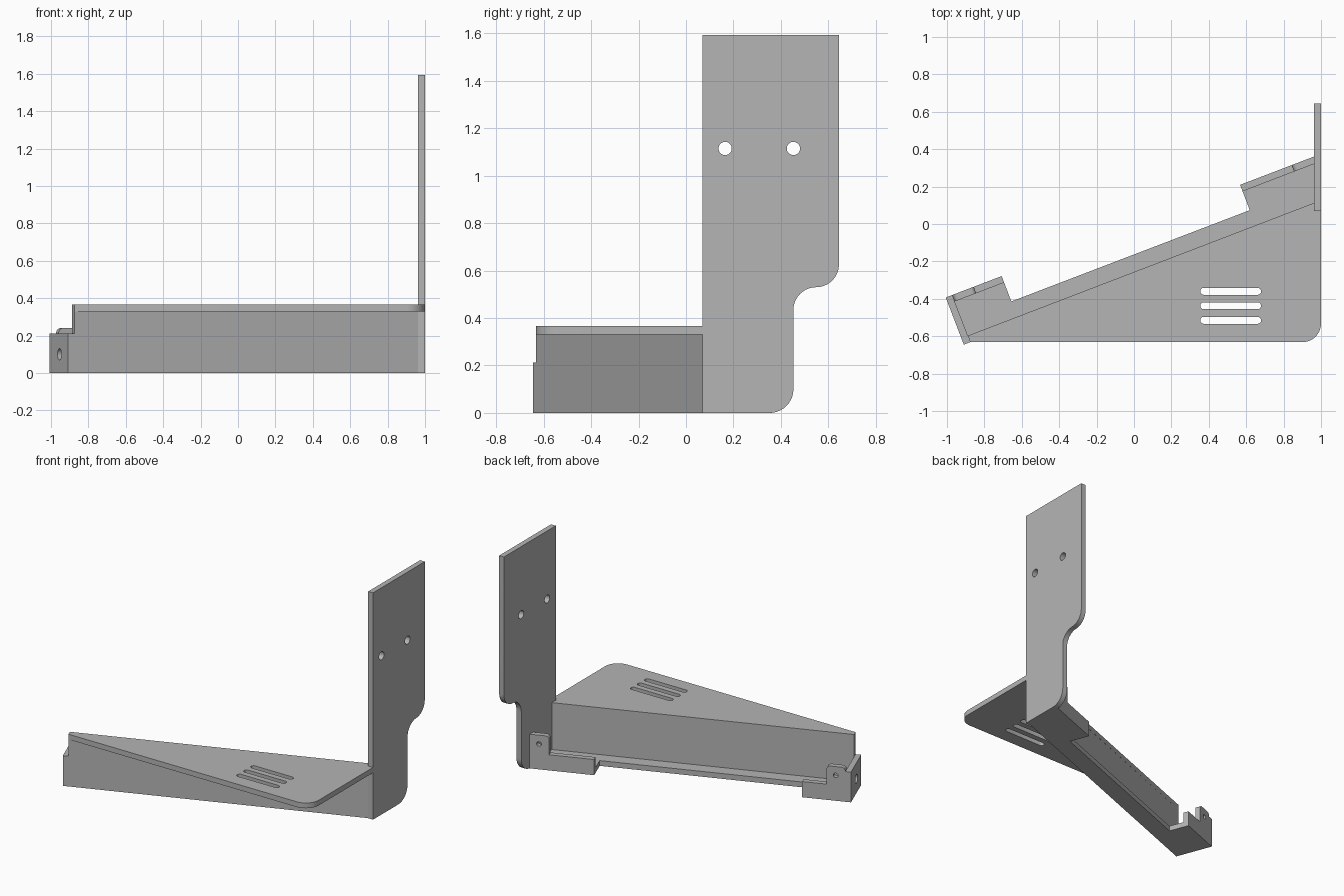
import bpy, bmesh, math
from mathutils import Vector, Matrix

if "Cube" in bpy.data.objects:
    bpy.data.objects.remove(bpy.data.objects["Cube"])

metal = bpy.data.materials.new("grey_metal")
metal.use_nodes = True
metal.diffuse_color = (0.46, 0.46, 0.46, 1)
metal.node_tree.nodes["Principled BSDF"].inputs["Base Color"].default_value = metal.diffuse_color

T = 0.037                       # sheet thickness
ANGLE = math.radians(20.94)     # slant of the back wall
X, Y, Z = Vector((1, 0, 0)), Vector((0, 1, 0)), Vector((0, 0, 1))
U = Vector((math.cos(ANGLE), math.sin(ANGLE), 0))
V = Z.cross(U)
CORNER = Vector((-0.91, -0.645, 0))


def rounded(points, steps=10):
    """Outline from (a, b) or (a, b, radius) corners."""
    out = []
    for i, p in enumerate(points):
        c = Vector(p[:2])
        r = p[2] if len(p) > 2 else 0
        if not r:
            out.append(c)
            continue
        d0 = (Vector(points[i - 1][:2]) - c).normalized()
        d1 = (Vector(points[(i + 1) % len(points)][:2]) - c).normalized()
        half = d0.angle(d1) / 2
        centre = c + (d0 + d1).normalized() * r / math.sin(half)
        start = c + d0 * r / math.tan(half) - centre
        end = c + d1 * r / math.tan(half) - centre
        sweep = math.pi - 2 * half
        for k in range(steps + 1):
            t = k / steps
            out.append(centre + (start * math.sin((1 - t) * sweep)
                                 + end * math.sin(t * sweep)) / math.sin(sweep))
    return out


def slot(a, b, r, half_length=0.0, steps=24):
    """Round hole, or a slot when it has a half length."""
    pts = []
    for k in range(steps):
        t = 2 * math.pi * (k + 0.5) / steps
        shift = math.copysign(half_length, math.cos(t))
        pts.append(Vector((a + shift + r * math.cos(t), b + r * math.sin(t))))
    return pts


def sheet(name, outline, origin, a, b, depth=T, holes=()):
    """Flat outline with holes, thickened along a x b."""
    curve = bpy.data.curves.new(name, 'CURVE')
    curve.dimensions = '2D'
    curve.fill_mode = 'BOTH'
    curve.extrude = depth / 2
    for loop in [rounded(outline), *holes]:
        spline = curve.splines.new('POLY')
        spline.points.add(len(loop) - 1)
        for point, co in zip(spline.points, loop):
            point.co = (co.x, co.y, 0, 1)
        spline.use_cyclic_u = True
    temp = bpy.data.objects.new(name + "_curve", curve)
    bpy.context.collection.objects.link(temp)
    graph = bpy.context.evaluated_depsgraph_get()
    mesh = bpy.data.meshes.new_from_object(temp.evaluated_get(graph))
    bpy.data.objects.remove(temp)

    n = a.cross(b)
    place = Matrix((a, b, n)).transposed().to_4x4()
    place.translation = origin + n * depth / 2
    bm = bmesh.new()
    bm.from_mesh(mesh)
    bmesh.ops.remove_doubles(bm, verts=bm.verts, dist=1e-5)
    bmesh.ops.transform(bm, matrix=place, verts=bm.verts)
    bmesh.ops.recalc_face_normals(bm, faces=bm.faces)
    bm.to_mesh(mesh)
    bm.free()
    mesh.name = name
    mesh.materials.clear()
    mesh.materials.append(metal)
    obj = bpy.data.objects.new(name, mesh)
    bpy.context.collection.objects.link(obj)
    bpy.ops.object.select_all(action='DESELECT')
    obj.select_set(True)
    bpy.context.view_layer.objects.active = obj
    bpy.ops.object.shade_smooth_by_angle(angle=math.radians(30))
    return obj


# Tall mounting plate on the left side
sheet("upright_plate",
      [(0.07, 0), (0.453, 0, 0.1), (0.453, 0.53, 0.096), (0.645, 0.53, 0.096),
       (0.645, 1.593), (0.07, 1.593)],
      X * (1 - T), Y, Z, holes=[slot(y, 1.115, 0.028) for y in (0.165, 0.453)])

# Triangular shelf with three vent slots
left_front, left_back = CORNER + U * T, CORNER + U * T + V * T
sheet("shelf_plate",
      [left_front[:2], (1, -0.632, 0.1), (1, 0.07), (1 - T, 0.07),
       (1 - T, 0.113), left_back[:2]],
      Z * 0.33, X, Y, holes=[slot(0.517, y, 0.0185, 0.144) for y in (-0.36, -0.437, -0.515)])

# Slanted back wall under the shelf
sheet("back_wall", [(T, 0), (2.025, 0), (2.025, 0.33), (T, 0.33)],
      CORNER + V * T, U, Z)

# Bottom flange, wider at both ends
sheet("bottom_flange",
      [(T, T), (2.03, T), (2.115, 0.27), (1.685, 0.27), (1.685, 0.125),
       (0.32, 0.125), (0.32, 0.27), (T, 0.27)],
      CORNER, U, V)

# End wall with screw hole
sheet("end_wall", [(0, 0), (0.27, 0), (0.27, 0.212), (0, 0.212)],
      CORNER, V, Z, holes=[slot(0.125, 0.1, 0.03)])

# Stepped lips with screw tabs at both ends of the flange
lip_origin = CORNER + V * 0.27
sheet("right_lip",
      [(T, T), (0.32, T), (0.32, 0.11), (0.16, 0.11), (0.16, 0.24, 0.025),
       (T, 0.24, 0.025)],
      lip_origin, U, Z, holes=[slot(0.1, 0.178, 0.016)])
sheet("left_lip",
      [(1.685, T), (2.113, T), (2.113, 0.24), (1.98, 0.24, 0.025),
       (1.98, 0.11), (1.685, 0.11)],
      lip_origin, U, Z, holes=[slot(2.047, 0.178, 0.016)])
